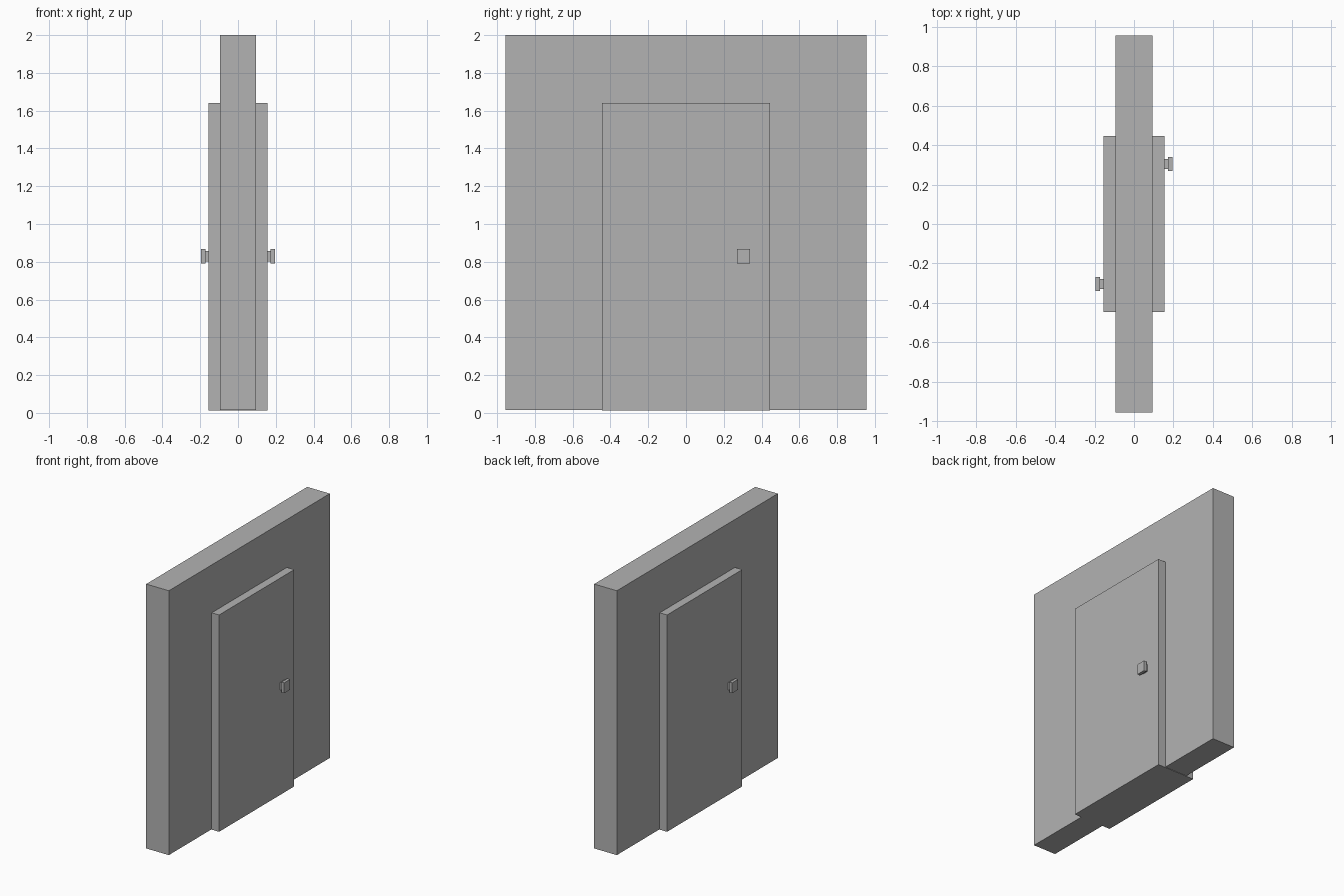
import bpy
from mathutils import Vector

cube = bpy.data.objects.get("Cube")
if cube:
    bpy.data.objects.remove(cube, do_unlink=True)

grey = bpy.data.materials.new("plain_grey")
grey.use_nodes = True
colour = (0.45, 0.45, 0.45, 1)
grey.diffuse_color = colour
grey.node_tree.nodes["Principled BSDF"].inputs["Base Color"].default_value = colour


def box(name, low, high):
    """Axis-aligned box between two corners."""
    low, high = Vector(low), Vector(high)
    bpy.ops.mesh.primitive_cube_add(size=1, location=(low + high) / 2)
    obj = bpy.context.object
    obj.name = name
    obj.scale = high - low
    bpy.ops.object.transform_apply(location=False, rotation=False, scale=True)
    obj.data.materials.append(grey)
    return obj


FRAME_X, FRAME_Y, FRAME_TOP = 0.167, 0.458, 1.652
RIM, RECESS = 0.037, 0.012

# Wall
box("wall", (-0.094, -0.955, 0.015), (0.094, 0.955, 2))

# Door frame with a shallow inset panel on both broad faces
door = box("framed_door", (-FRAME_X, -FRAME_Y, 0), (FRAME_X, FRAME_Y, FRAME_TOP))
bpy.ops.object.mode_set(mode='EDIT')
bpy.ops.mesh.select_all(action='DESELECT')
bpy.ops.object.mode_set(mode='OBJECT')
for face in door.data.polygons:
    face.select = abs(face.normal.x) > 0.9
bpy.ops.object.mode_set(mode='EDIT')
bpy.ops.mesh.select_mode(type='FACE')
bpy.ops.mesh.inset(thickness=RIM, depth=0)
bpy.ops.mesh.inset(thickness=0, depth=-RECESS)
bpy.ops.object.mode_set(mode='OBJECT')

# Handles, one on each side, turned half way round from each other
for side, label in ((1, "left"), (-1, "right")):
    for part, half_y, half_z, near, far in (
        ("handle_stem", 0.025, 0.028, FRAME_X - RECESS, 0.174),
        ("handle_knob", 0.035, 0.039, 0.173, 0.195),
    ):
        x0, x1 = sorted((side * near, side * far))
        y, z = side * 0.304, 0.829
        box(f"{label}_{part}", (x0, y - half_y, z - half_z), (x1, y + half_y, z + half_z))
